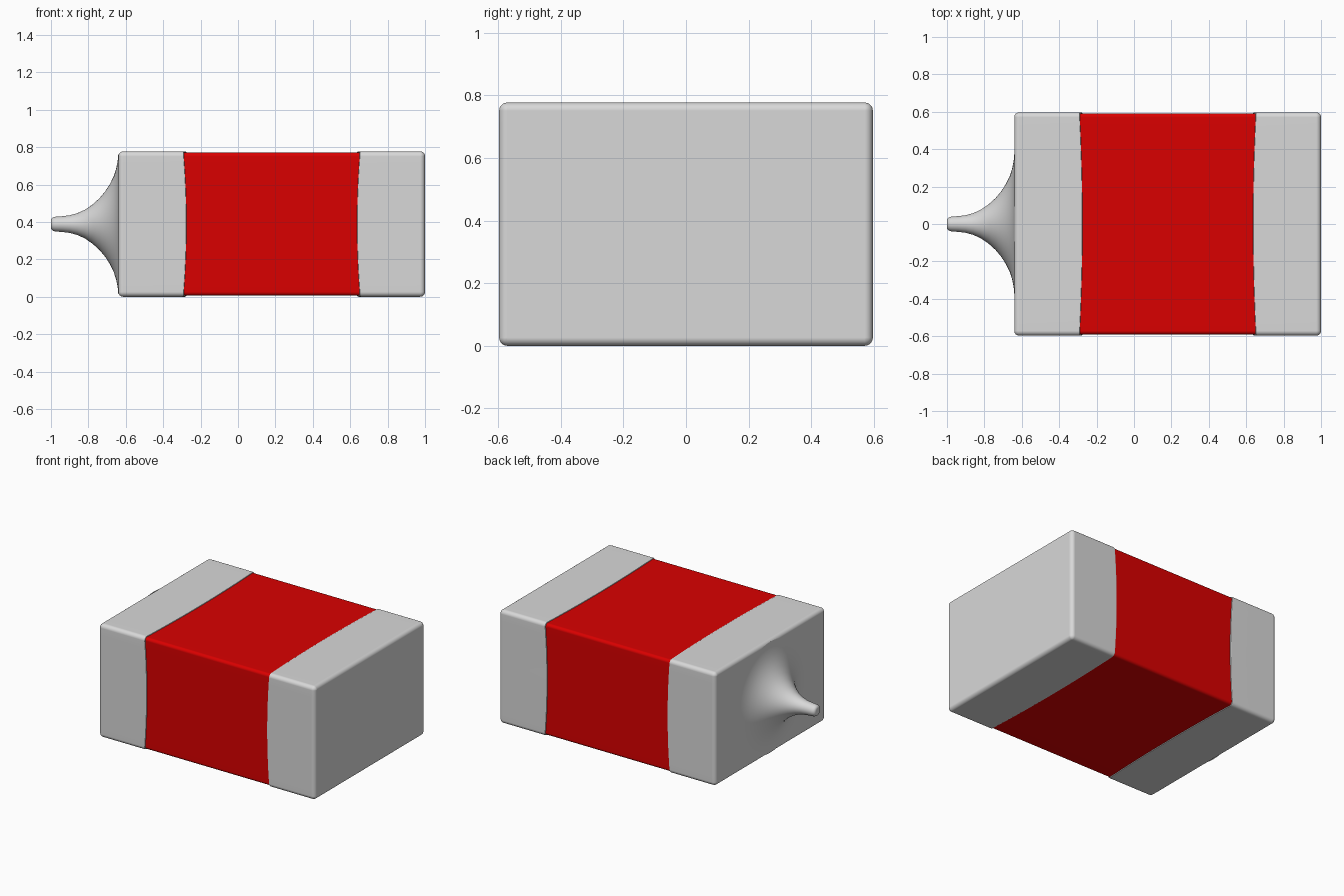
import bpy, bmesh, math

cube = bpy.data.objects.get("Cube")
if cube:
    bpy.data.objects.remove(cube, do_unlink=True)

HALF_Y, HEIGHT = 0.597, 0.777
MID_Z = HEIGHT / 2
X_LEFT, X_RIGHT = -0.64, 1.0
EDGE = 0.026          # rounding of the block's edges


def material(name, rgb):
    mat = bpy.data.materials.new(name)
    mat.use_nodes = True
    mat.diffuse_color = (*rgb, 1)
    bsdf = mat.node_tree.nodes["Principled BSDF"]
    bsdf.inputs["Base Color"].default_value = (*rgb, 1)
    bsdf.inputs["Roughness"].default_value = 0.5
    return mat


GREY = material("light grey", (0.69, 0.69, 0.69))
RED = material("red", (0.70, 0.0, 0.0))


def section(inset, corner_steps=5, side_steps=16):
    """Rounded rectangle in the YZ plane as (y, z, bow), bow being 1 mid-side and 0 at corners."""
    r = max(EDGE - inset, 0.0005)
    hy, hz = HALF_Y - inset - r, MID_Z - inset - r
    corners = [(hy, hz), (-hy, hz), (-hy, -hz), (hy, -hz)]
    pts = []
    for i, (cy, cz) in enumerate(corners):
        for k in range(corner_steps + 1):
            a = math.pi / 2 * (i + k / corner_steps)
            pts.append((cy + r * math.cos(a), cz + r * math.sin(a), 0))
        ny, nz = corners[(i + 1) % 4]
        a = math.pi / 2 * (i + 1)
        for k in range(1, side_steps):
            t = k / side_steps
            pts.append((cy + (ny - cy) * t + r * math.cos(a),
                        cz + (nz - cz) * t + r * math.sin(a), 4 * t * (1 - t)))
    return pts


def finish(bm, name, mat):
    bmesh.ops.recalc_face_normals(bm, faces=bm.faces)
    mesh = bpy.data.meshes.new(name)
    bm.to_mesh(mesh)
    bm.free()
    mesh.materials.append(mat)
    obj = bpy.data.objects.new(name, mesh)
    bpy.context.collection.objects.link(obj)
    bpy.ops.object.select_all(action='DESELECT')
    obj.select_set(True)
    bpy.context.view_layer.objects.active = obj
    bpy.ops.object.shade_smooth_by_angle(angle=math.radians(35))
    return obj


def skin(bm, rings):
    """Join matching vertex rings with quads and close both ends."""
    for a, b in zip(rings, rings[1:]):
        n = len(a)
        for i in range(n):
            j = (i + 1) % n
            bm.faces.new((a[i], a[j], b[j], b[i]))
    bm.faces.new(rings[0])
    bm.faces.new(rings[-1])


def loft(name, mat, stations):
    """Loft rounded rectangles through stations of (x, inset, bow offset)."""
    bm = bmesh.new()
    skin(bm, [[bm.verts.new((x + bow * w, y, z + MID_Z)) for y, z, w in section(inset)]
              for x, inset, bow in stations])
    obj = finish(bm, name, mat)
    weighted = obj.modifiers.new("even_shading", 'WEIGHTED_NORMAL')
    weighted.keep_sharp = True


def cap(name, outer_x, rim_x, direction):
    """End cap: rounded outer edge and a slightly bowed, softened inner rim."""
    steps = 6
    stations = []
    for k in range(steps + 1):
        a = math.pi / 2 * k / steps
        stations.append((outer_x + direction * EDGE * (1 - math.cos(a)),
                         EDGE * (1 - math.sin(a)), 0))
    bow = direction * 0.014
    stations += [(rim_x - direction * 0.008, 0, bow),
                 (rim_x - direction * 0.002, 0.002, bow),
                 (rim_x, 0.007, bow),
                 (rim_x, 0.02, bow)]
    loft(name, GREY, stations)


# Coloured middle block, running on inside both caps
loft("body", RED, [(X_LEFT + 0.05, 0.006, 0), (X_RIGHT - 0.05, 0.006, 0)])

# Grey end caps
cap("right_cap", X_LEFT, -0.289, 1)
cap("left_cap", X_RIGHT, 0.650, -1)

# Flared spout: (x, radius) profile turned about the long axis, blending into the cap
flare = [(-1.0, 0.020), (-0.998, 0.028), (-0.992, 0.034), (-0.983, 0.038), (-0.97, 0.040),
         (-0.94, 0.042), (-0.90, 0.047), (-0.86, 0.058), (-0.82, 0.076), (-0.78, 0.103),
         (-0.74, 0.139), (-0.71, 0.175), (-0.685, 0.214), (-0.665, 0.255),
         (-0.652, 0.295), (-0.6445, 0.330), (-0.6412, 0.355), (-0.6402, 0.372),
         (-0.6398, 0.380)]
SIDES = 64
bm = bmesh.new()
skin(bm, [[bm.verts.new((x, r * math.cos(2 * math.pi * i / SIDES),
                         MID_Z + r * math.sin(2 * math.pi * i / SIDES)))
           for i in range(SIDES)] for x, r in flare])
# The last disc would lie flush with the cap, so leave the wide end open
bm.faces.ensure_lookup_table()
bmesh.ops.delete(bm, geom=[bm.faces[-1]], context='FACES_ONLY')
finish(bm, "spout", GREY)
